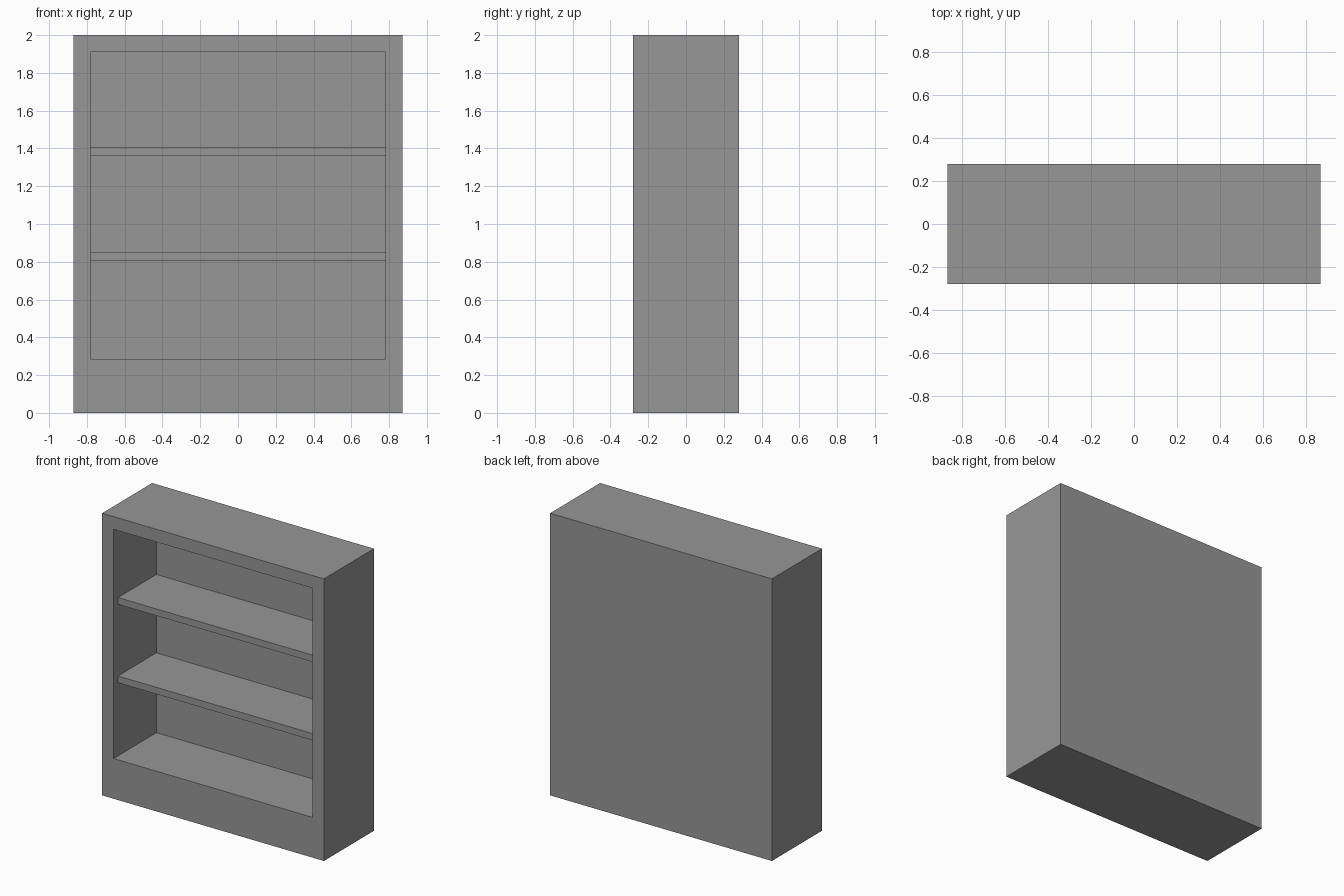
import bpy
import bmesh
from mathutils import Vector

old = bpy.data.objects.get("Cube")
if old:
    bpy.data.objects.remove(old, do_unlink=True)

WIDTH, DEPTH, HEIGHT = 1.74, 0.56, 2.0
INNER_X = 0.78                       # half width of the opening
INNER_BOTTOM, INNER_TOP = 0.285, 1.91
BACK_Y = 0.20                        # inner face of the back panel
SHELF_FRONT = -0.23
SHELF_THICK = 0.048

GREY = (0.31, 0.31, 0.31, 1.0)
grey = bpy.data.materials.new("plain grey")
grey.use_nodes = True
grey.diffuse_color = GREY
grey.node_tree.nodes["Principled BSDF"].inputs["Base Color"].default_value = GREY


def box(bm, low, high):
    """Add a box spanning two opposite corners."""
    low, high = Vector(low), Vector(high)
    verts = bmesh.ops.create_cube(bm, size=1)["verts"]
    bmesh.ops.scale(bm, vec=high - low, verts=verts)
    bmesh.ops.translate(bm, vec=(low + high) / 2, verts=verts)


def finish(bm, name):
    bmesh.ops.recalc_face_normals(bm, faces=bm.faces)
    mesh = bpy.data.meshes.new(name)
    bm.to_mesh(mesh)
    bm.free()
    mesh.materials.append(grey)
    bpy.context.collection.objects.link(bpy.data.objects.new(name, mesh))


# Cabinet: a solid box whose front is inset and pushed in to form the recess
bm = bmesh.new()
box(bm, (-WIDTH / 2, -DEPTH / 2, 0), (WIDTH / 2, DEPTH / 2, HEIGHT))
bm.normal_update()
front = min(bm.faces, key=lambda f: f.calc_center_median().y)
bmesh.ops.inset_region(bm, faces=[front], thickness=0.05)
for v in front.verts:
    v.co.x = INNER_X if v.co.x > 0 else -INNER_X
    v.co.z = INNER_TOP if v.co.z > HEIGHT / 2 else INNER_BOTTOM
recess = bmesh.ops.extrude_discrete_faces(bm, faces=[front])["faces"][0]
for v in recess.verts:
    v.co.y = BACK_Y
finish(bm, "cabinet")

# Shelves, set slightly behind the front frame
for name, bottom in (("lower_shelf", 0.803), ("upper_shelf", 1.359)):
    bm = bmesh.new()
    box(bm, (-INNER_X, SHELF_FRONT, bottom), (INNER_X, BACK_Y, bottom + SHELF_THICK))
    finish(bm, name)
